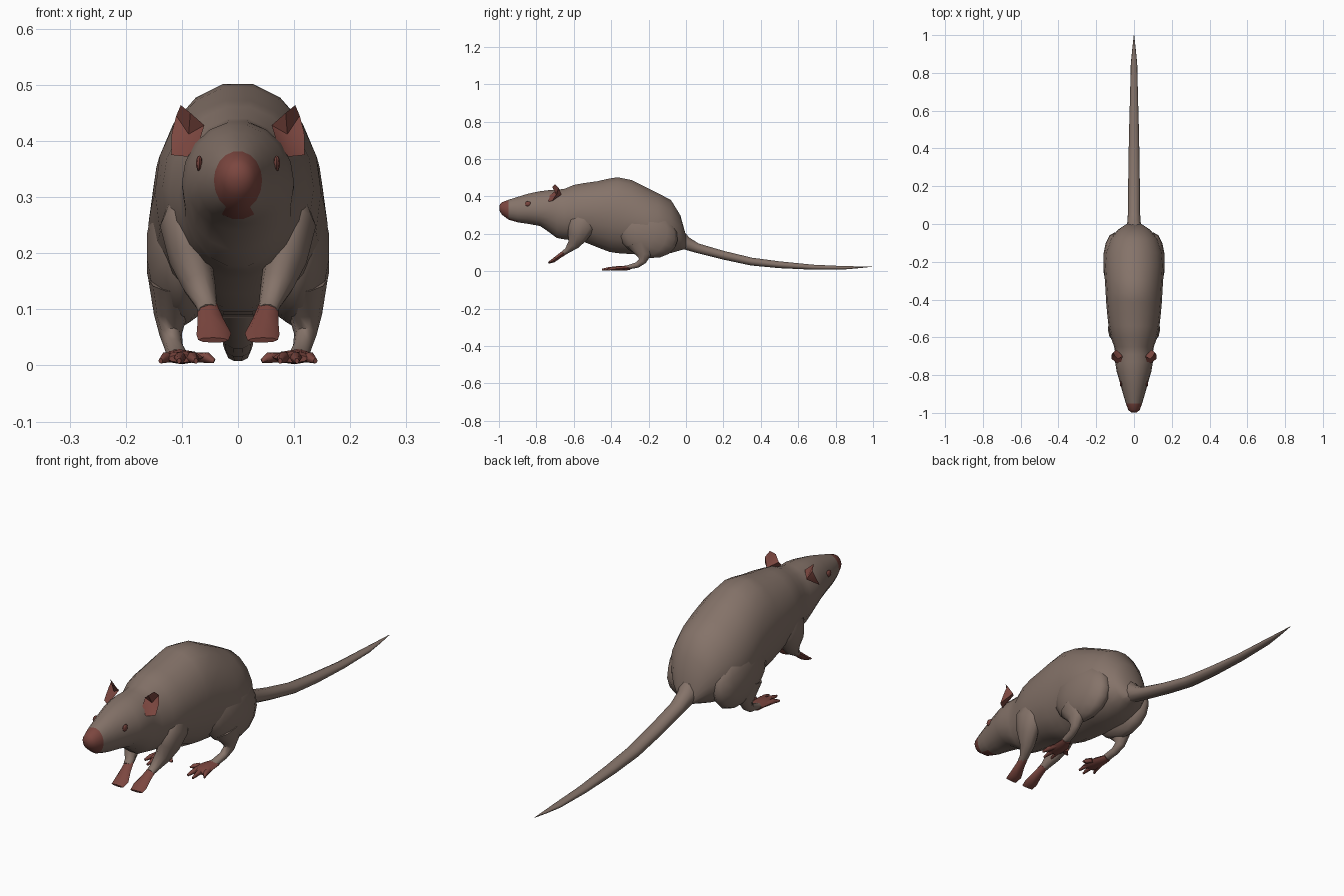
import bpy, bmesh, math
from mathutils import Vector, Matrix


def material(name, rgb):
    m = bpy.data.materials.new(name)
    m.diffuse_color = (*rgb, 1)
    return m


FUR = material("brown_grey_fur", (0.235, 0.172, 0.142))
SKIN = material("dusky_red_skin", (0.2, 0.062, 0.05))


def finish(name, bm, mats, rule=None, angle=60):
    bmesh.ops.recalc_face_normals(bm, faces=bm.faces[:])
    me = bpy.data.meshes.new(name)
    for f in bm.faces:
        f.smooth = True
        if rule and rule(f.calc_center_median()):
            f.material_index = 1
    bm.to_mesh(me)
    bm.free()
    ob = bpy.data.objects.new(name, me)
    bpy.context.collection.objects.link(ob)
    for m in mats:
        me.materials.append(m)
    bpy.ops.object.select_all(action='DESELECT')
    bpy.context.view_layer.objects.active = ob
    ob.select_set(True)
    bpy.ops.object.shade_smooth_by_angle(angle=math.radians(angle))
    return ob


def loft(bm, rings):
    rows = [[bm.verts.new(p) for p in r] for r in rings]
    n = len(rows[0])
    for a, b in zip(rows, rows[1:]):
        for i in range(n):
            j = (i + 1) % n
            bm.faces.new((a[i], a[j], b[j], b[i]))
    bm.faces.new(rows[0])
    bm.faces.new(rows[-1])


def tube(bm, pts, n=10):
    """Elliptical rings along a path; each point is x, y, z, half width, half thickness."""
    c = [Vector(p[:3]) for p in pts]
    rings = []
    for i, p in enumerate(pts):
        t = (c[min(i + 1, len(c) - 1)] - c[max(i - 1, 0)]).normalized()
        side = (Vector((1, 0, 0)) - t * t.x).normalized()
        up = side.cross(t)
        rings.append([c[i] + side * p[3] * math.cos(a) + up * p[4] * math.sin(a)
                      for a in (k * math.tau / n for k in range(n))])
    loft(bm, rings)


def ellipsoid(bm, centre, radii, tilt=0, seg=14, rows=9):
    m = Matrix.Translation(centre) @ Matrix.Rotation(tilt, 4, 'X') @ Matrix.Diagonal((*radii, 1))
    bmesh.ops.create_uvsphere(bm, u_segments=seg, v_segments=rows, radius=1, matrix=m)


# Body and head: y, bottom, top, half width, height of the widest line
BODY = [
    (-0.998, 0.325, 0.352, 0.014, 0.338), (-0.985, 0.302, 0.368, 0.03, 0.335),
    (-0.95, 0.275, 0.382, 0.043, 0.33), (-0.90, 0.26, 0.398, 0.058, 0.328),
    (-0.845, 0.252, 0.415, 0.073, 0.328), (-0.78, 0.24, 0.429, 0.092, 0.325),
    (-0.73, 0.205, 0.435, 0.1, 0.325), (-0.69, 0.175, 0.437, 0.099, 0.31),
    (-0.65, 0.168, 0.442, 0.105, 0.30), (-0.60, 0.162, 0.463, 0.123, 0.31),
    (-0.54, 0.152, 0.474, 0.135, 0.315), (-0.475, 0.125, 0.483, 0.142, 0.315),
    (-0.41, 0.1, 0.498, 0.148, 0.31), (-0.365, 0.093, 0.505, 0.15, 0.30),
    (-0.29, 0.088, 0.49, 0.155, 0.28), (-0.22, 0.085, 0.455, 0.16, 0.25),
    (-0.15, 0.082, 0.42, 0.154, 0.235), (-0.08, 0.095, 0.382, 0.128, 0.225),
    (-0.03, 0.11, 0.30, 0.085, 0.20), (0.0, 0.118, 0.19, 0.04, 0.155),
]
bm = bmesh.new()
rings = []
for y, lo, hi, w, mid in BODY:
    ring = []
    for k in range(18):
        a = k * math.tau / 18
        s = math.sin(a)
        ring.append((w * math.cos(a), y, mid + s * ((hi - mid) if s > 0 else (mid - lo))))
    rings.append(ring)
loft(bm, rings)
# nose tip and mouth patch
finish("body", bm, [FUR, SKIN],
       lambda c: c.y < -0.96 or (c.y < -0.91 and c.z < 0.29 and abs(c.x) < 0.03))

# Tail
bm = bmesh.new()
tube(bm, [(0, -0.04, 0.17, 0.05, 0.055), (0, 0.005, 0.147, 0.036, 0.036),
          (0, 0.06, 0.123, 0.032, 0.027), (0, 0.2, 0.085, 0.031, 0.024),
          (0, 0.35, 0.051, 0.029, 0.022), (0, 0.5, 0.034, 0.026, 0.019),
          (0, 0.68, 0.021, 0.021, 0.014), (0, 0.85, 0.018, 0.017, 0.009),
          (0, 0.93, 0.021, 0.009, 0.005), (0, 1.0, 0.025, 0.001, 0.001)])
finish("tail", bm, [FUR])

for s, side in ((1, "right"), (-1, "left")):
    # Haunch
    bm = bmesh.new()
    ellipsoid(bm, (s * 0.103, -0.205, 0.2), (0.062, 0.165, 0.125), -0.35)
    finish(side + "_haunch", bm, [FUR])

    # Hind leg
    bm = bmesh.new()
    tube(bm, [(s * 0.115, -0.24, 0.15, 0.045, 0.08), (s * 0.12, -0.225, 0.09, 0.03, 0.045),
              (s * 0.12, -0.232, 0.055, 0.02, 0.022), (s * 0.115, -0.26, 0.033, 0.017, 0.016),
              (s * 0.108, -0.32, 0.018, 0.019, 0.011)])
    finish(side + "_hind_leg", bm, [FUR])

    # Hind foot with toes
    bm = bmesh.new()
    tube(bm, [(s * 0.11, -0.30, 0.018, 0.019, 0.012), (s * 0.1, -0.345, 0.015, 0.033, 0.013),
              (s * 0.098, -0.39, 0.014, 0.036, 0.011), (s * 0.098, -0.405, 0.012, 0.028, 0.007)], 8)
    for x, y in ((0.042, -0.375), (0.075, -0.44), (0.105, -0.45), (0.138, -0.42)):
        bx = 0.098 + (x - 0.098) * 0.5
        tube(bm, [(s * bx, -0.35, 0.014, 0.011, 0.01),
                  (s * (bx + x) / 2, (y - 0.37) / 2, 0.014, 0.011, 0.01),
                  (s * x, y, 0.008, 0.004, 0.005)], 6)
    finish(side + "_hind_foot", bm, [SKIN])

    # Shoulder and front leg
    bm = bmesh.new()
    tube(bm, [(s * 0.09, -0.53, 0.30, 0.03, 0.05), (s * 0.095, -0.555, 0.25, 0.044, 0.075),
              (s * 0.085, -0.58, 0.19, 0.038, 0.058), (s * 0.07, -0.60, 0.145, 0.03, 0.033),
              (s * 0.057, -0.635, 0.11, 0.02, 0.016), (s * 0.053, -0.655, 0.098, 0.018, 0.013)])
    finish(side + "_front_leg", bm, [FUR])

    # Front paw
    bm = bmesh.new()
    tube(bm, [(s * 0.054, -0.64, 0.106, 0.018, 0.014), (s * 0.049, -0.675, 0.082, 0.023, 0.012),
              (s * 0.043, -0.71, 0.056, 0.031, 0.011), (s * 0.044, -0.735, 0.045, 0.027, 0.005)], 8)
    finish(side + "_front_paw", bm, [SKIN])

    # Cupped ear: outer rim, sunken front and rounded back
    rim = [(0.06, 0.428, -0.70), (0.085, 0.45, -0.715), (0.102, 0.464, -0.70),
           (0.11, 0.445, -0.68), (0.118, 0.415, -0.69), (0.119, 0.375, -0.715),
           (0.09, 0.372, -0.735), (0.07, 0.395, -0.74)]
    bm = bmesh.new()
    ring = [bm.verts.new((s * x, y, z)) for x, z, y in rim]
    hollow = bm.verts.new((s * 0.088, -0.695, 0.412))
    back = bm.verts.new((s * 0.092, -0.665, 0.41))
    for i in range(len(ring)):
        a, b = ring[i], ring[(i + 1) % len(ring)]
        bm.faces.new((a, b, hollow))
        bm.faces.new((b, a, back))
    finish(side + "_ear", bm, [SKIN], angle=40)

    # Eye
    bm = bmesh.new()
    ellipsoid(bm, (s * 0.069, -0.845, 0.36), (0.006, 0.016, 0.014), 0, 8, 6)
    finish(side + "_eye", bm, [SKIN])
